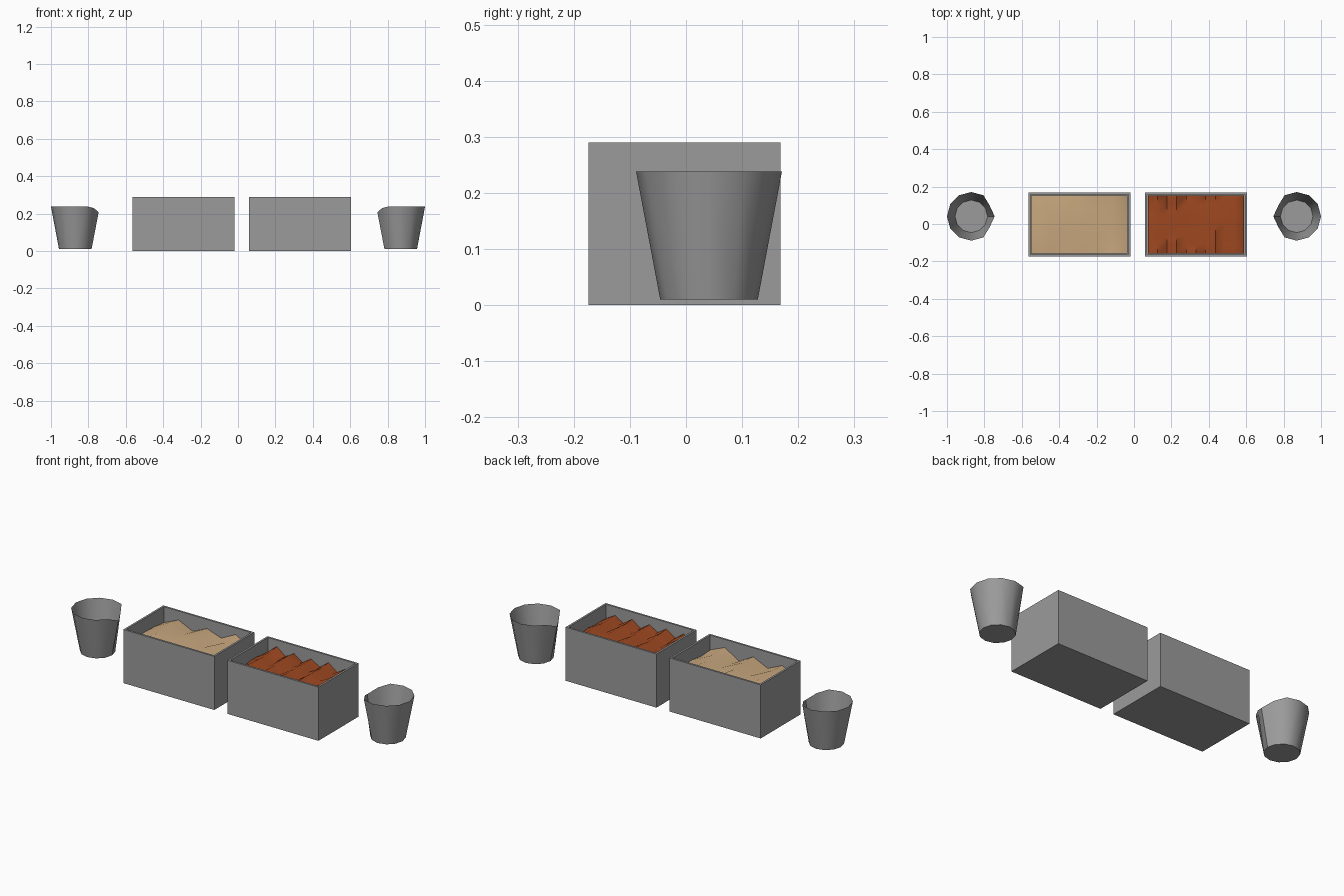
import bpy, bmesh, math, random

if "Cube" in bpy.data.objects:
    bpy.data.objects.remove(bpy.data.objects["Cube"])

random.seed(4)


def material(name, rgb):
    mat = bpy.data.materials.new(name)
    mat.use_nodes = True
    colour = (*rgb, 1)
    mat.diffuse_color = colour
    mat.node_tree.nodes["Principled BSDF"].inputs["Base Color"].default_value = colour
    return mat


grey = material("grey", (0.33, 0.33, 0.33))
sand = material("sand", (0.58, 0.39, 0.21))
rust = material("rust", (0.34, 0.065, 0.015))


def make_object(name, bm, mat, smooth_angle=None):
    mesh = bpy.data.meshes.new(name)
    bm.to_mesh(mesh)
    bm.free()
    mesh.materials.append(mat)
    obj = bpy.data.objects.new(name, mesh)
    bpy.context.collection.objects.link(obj)
    if smooth_angle:
        bpy.ops.object.select_all(action="DESELECT")
        obj.select_set(True)
        bpy.context.view_layer.objects.active = obj
        bpy.ops.object.shade_smooth_by_angle(angle=math.radians(smooth_angle))
    return obj


LENGTH, DEPTH, HEIGHT, WALL = 0.545, 0.342, 0.29, 0.015
CENTRE_Y = -0.003


# Open bin: a block whose top is inset and pushed down
def make_bin(name, x):
    bm = bmesh.new()
    bmesh.ops.create_cube(bm, size=1)
    for v in bm.verts:
        v.co.x = x + v.co.x * LENGTH
        v.co.y = CENTRE_Y + v.co.y * DEPTH
        v.co.z = (v.co.z + 0.5) * HEIGHT
    top = max(bm.faces, key=lambda f: f.calc_center_median().z)
    bmesh.ops.inset_region(bm, faces=[top], thickness=WALL)
    inner = bmesh.ops.extrude_face_region(bm, geom=[top])["geom"]
    bmesh.ops.translate(bm, vec=(0, 0, WALL - HEIGHT),
                        verts=[g for g in inner if isinstance(g, bmesh.types.BMVert)])
    bmesh.ops.delete(bm, geom=[top], context="FACES_ONLY")
    bmesh.ops.recalc_face_normals(bm, faces=bm.faces)
    return make_object(name, bm, grey)


# Uneven heap: a grid with peaks running across the bin
def make_heap(name, x, mat, peaks, rows, level, rise, calm):
    bm = bmesh.new()
    bmesh.ops.create_grid(bm, x_segments=peaks * 2, y_segments=rows, size=0.5)
    for v in bm.verts:
        column = round((v.co.x + 0.5) * peaks * 2)
        edge = abs(v.co.y) * 2
        swing = rise * (calm + (1 - calm) * edge)
        v.co.z = level + (swing if column % 2 else -swing) + random.uniform(-0.4, 0.4) * swing
        v.co.x = x + v.co.x * (LENGTH - 2 * WALL)
        v.co.y = CENTRE_Y + v.co.y * (DEPTH - 2 * WALL)
    return make_object(name, bm, mat, 60)


# Tapered cup: open cone with a pouring lip pulled down towards the bins
def make_cup(name, side):
    bm = bmesh.new()
    sides = 12
    base, rim = [], []
    for i in range(sides):
        a = math.tau * i / sides
        radius, z = 0.13, 0.238
        if i == 0:
            radius, z = 0.125, 0.208
        elif i in (1, sides - 1):
            radius, z = 0.114, 0.23
        for ring, r, h in ((base, 0.087, 0.01), (rim, radius, z)):
            ring.append(bm.verts.new((side * (0.87 - r * math.cos(a)),
                                      0.041 + r * math.sin(a), h)))
    for i in range(sides):
        j = (i + 1) % sides
        bm.faces.new((base[i], base[j], rim[j], rim[i]))
    bm.faces.new(base)
    bmesh.ops.recalc_face_normals(bm, faces=bm.faces)
    return make_object(name, bm, grey, 40)


make_bin("sand_bin", -0.2925)
make_bin("rust_bin", 0.3315)
make_heap("sand_heap", -0.2925, sand, 3, 4, 0.228, 0.022, 0.35)
make_heap("rust_heap", 0.3315, rust, 5, 6, 0.235, 0.016, 0.8)
make_cup("right_cup", -1)
make_cup("left_cup", 1)
